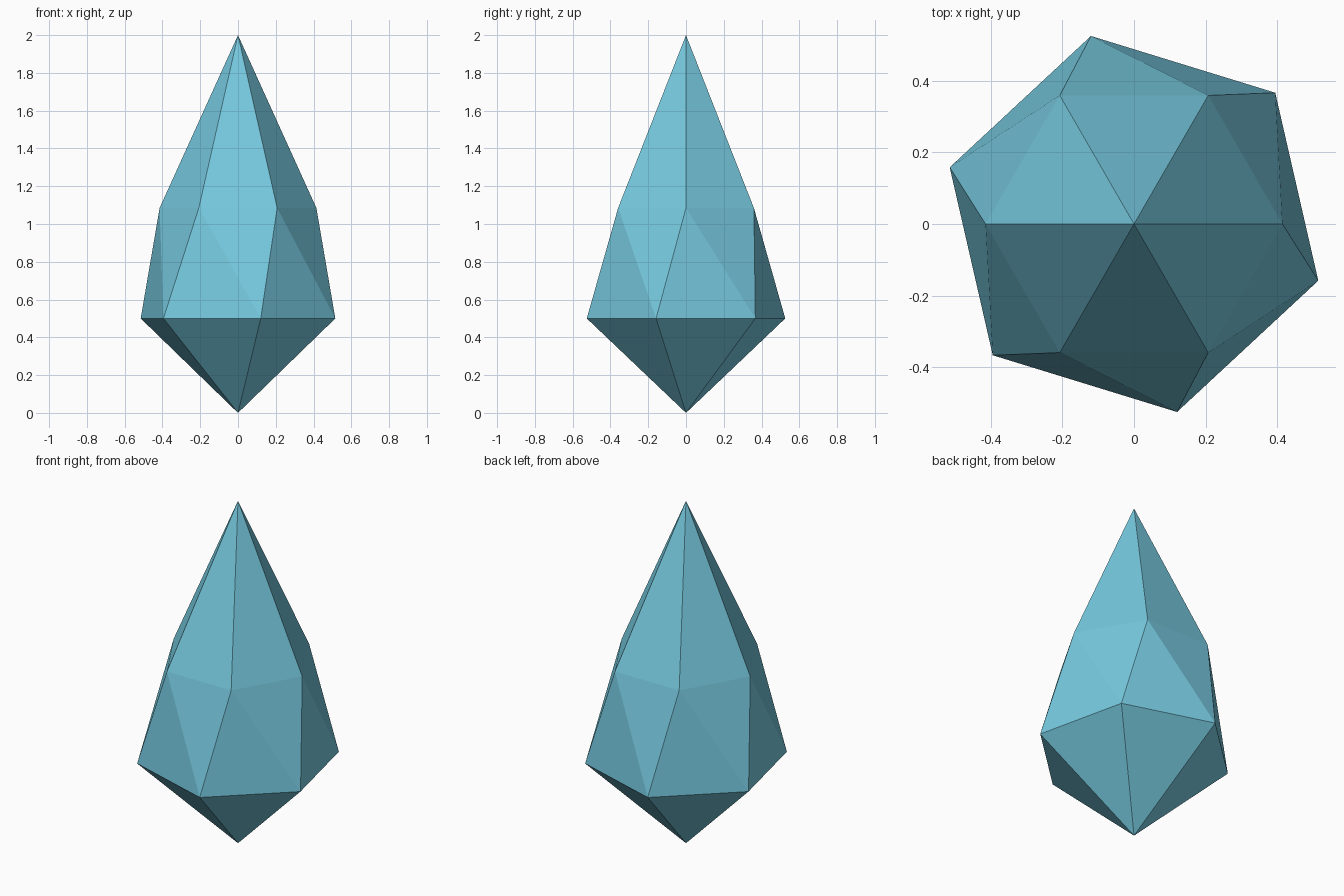
import bpy, bmesh, math

if "Cube" in bpy.data.objects:
    bpy.data.objects.remove(bpy.data.objects["Cube"])

SIDES = 6
mat = bpy.data.materials.new("crystal_blue")
mat.diffuse_color = (0.18, 0.58, 0.73, 1.0)
mat.use_nodes = True
mat.node_tree.nodes["Principled BSDF"].inputs["Base Color"].default_value = mat.diffuse_color

bm = bmesh.new()


def ring(radius, z, turn):
    """Hexagonal ring of vertices, rotated by turn degrees."""
    angles = [math.radians(turn + 360 * i / SIDES) for i in range(SIDES)]
    return [bm.verts.new((radius * math.cos(a), radius * math.sin(a), z)) for a in angles]


# Girdle and shoulder rings, twisted against each other, with two tips
bottom = bm.verts.new((0, 0, 0))
girdle = ring(0.539, 0.5, -17.1)
shoulder = ring(0.415, 1.085, 0)
top = bm.verts.new((0, 0, 2))

for i in range(SIDES):
    j = (i + 1) % SIDES
    bm.faces.new((bottom, girdle[j], girdle[i]))            # lower point
    bm.faces.new((girdle[i], girdle[j], shoulder[i]))       # twisted band
    bm.faces.new((girdle[j], shoulder[j], shoulder[i]))
    bm.faces.new((shoulder[i], shoulder[j], top))           # upper spire

bmesh.ops.recalc_face_normals(bm, faces=bm.faces)
mesh = bpy.data.meshes.new("crystal")
bm.to_mesh(mesh)
bm.free()
mesh.materials.append(mat)
bpy.context.collection.objects.link(bpy.data.objects.new("crystal", mesh))
